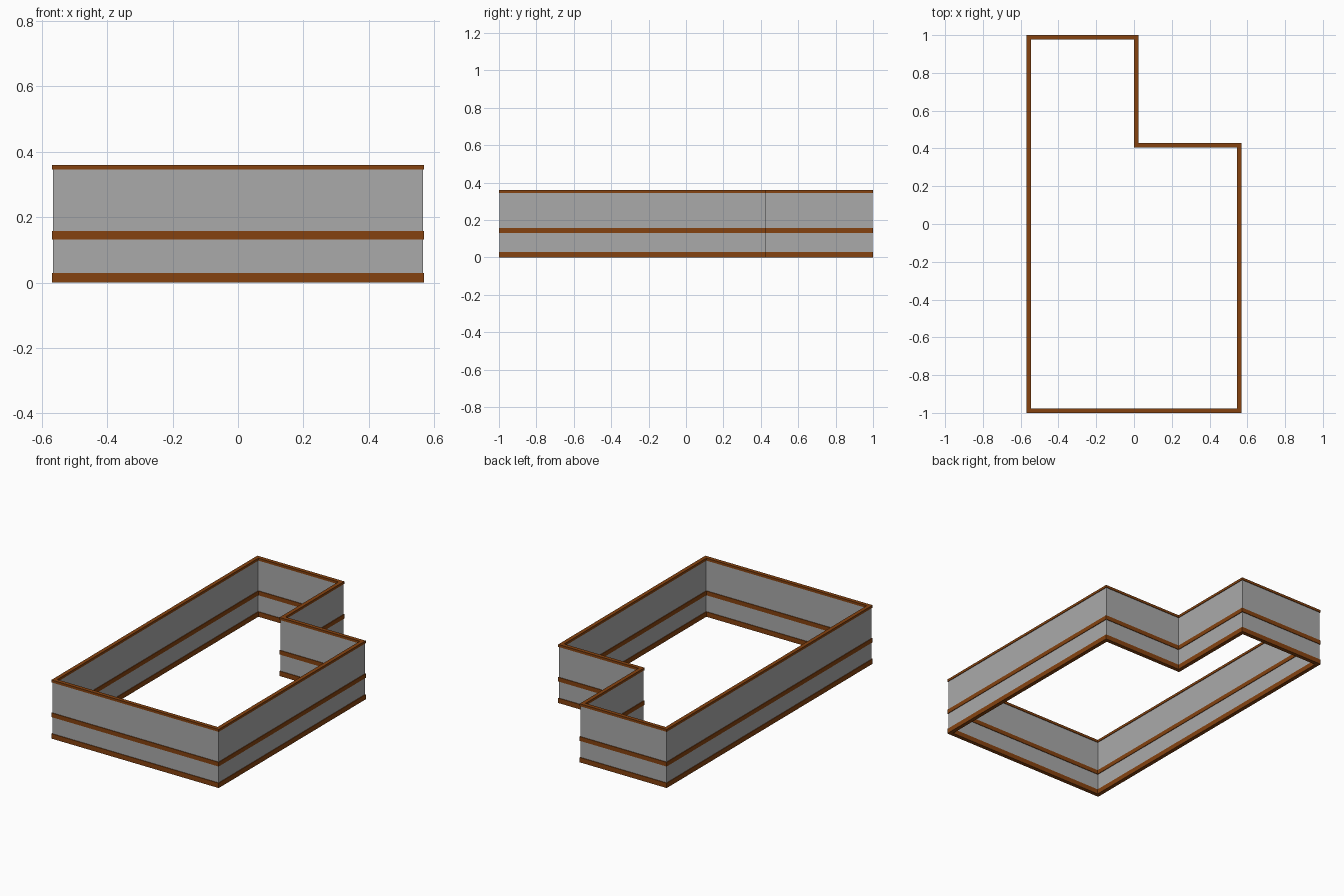
import bpy, bmesh

if "Cube" in bpy.data.objects:
    bpy.data.objects.remove(bpy.data.objects["Cube"])

def material(name, rgb):
    m = bpy.data.materials.new(name)
    m.diffuse_color = (*rgb, 1)
    m.use_nodes = True
    m.node_tree.nodes["Principled BSDF"].inputs["Base Color"].default_value = m.diffuse_color
    return m

GREY = material("wall grey", (0.40, 0.40, 0.40))
BROWN = material("wood brown", (0.235, 0.055, 0.005))

# Centreline of the L-shaped plan: x, y and the outward direction at each corner
PLAN = [(-0.557, -0.988, -1, -1), (0.557, -0.988, 1, -1), (0.557, 0.416, 1, 1),
        (0.011, 0.416, 1, 1), (0.011, 0.988, 1, 1), (-0.557, 0.988, -1, 1)]

def band(name, z0, z1, half, mat):
    """Closed strip of rectangular section following the plan."""
    bm = bmesh.new()
    loops = []
    for x, y, dx, dy in PLAN:
        loops.append([bm.verts.new((x + dx * o, y + dy * o, z))
                      for o, z in ((half, z0), (half, z1), (-half, z1), (-half, z0))])
    for i, a in enumerate(loops):
        b = loops[(i + 1) % len(loops)]
        for k in range(4):
            j = (k + 1) % 4
            bm.faces.new((a[k], b[k], b[j], a[j]))
    bmesh.ops.recalc_face_normals(bm, faces=bm.faces)
    me = bpy.data.meshes.new(name)
    bm.to_mesh(me)
    bm.free()
    me.materials.append(mat)
    ob = bpy.data.objects.new(name, me)
    bpy.context.collection.objects.link(ob)

# Thin walls with three slightly wider wooden rails
band("walls", 0.005, 0.352, 0.008, GREY)
band("bottom_rail", 0.0, 0.03, 0.012, BROWN)
band("middle_rail", 0.132, 0.158, 0.012, BROWN)
band("top_rail", 0.345, 0.36, 0.012, BROWN)
